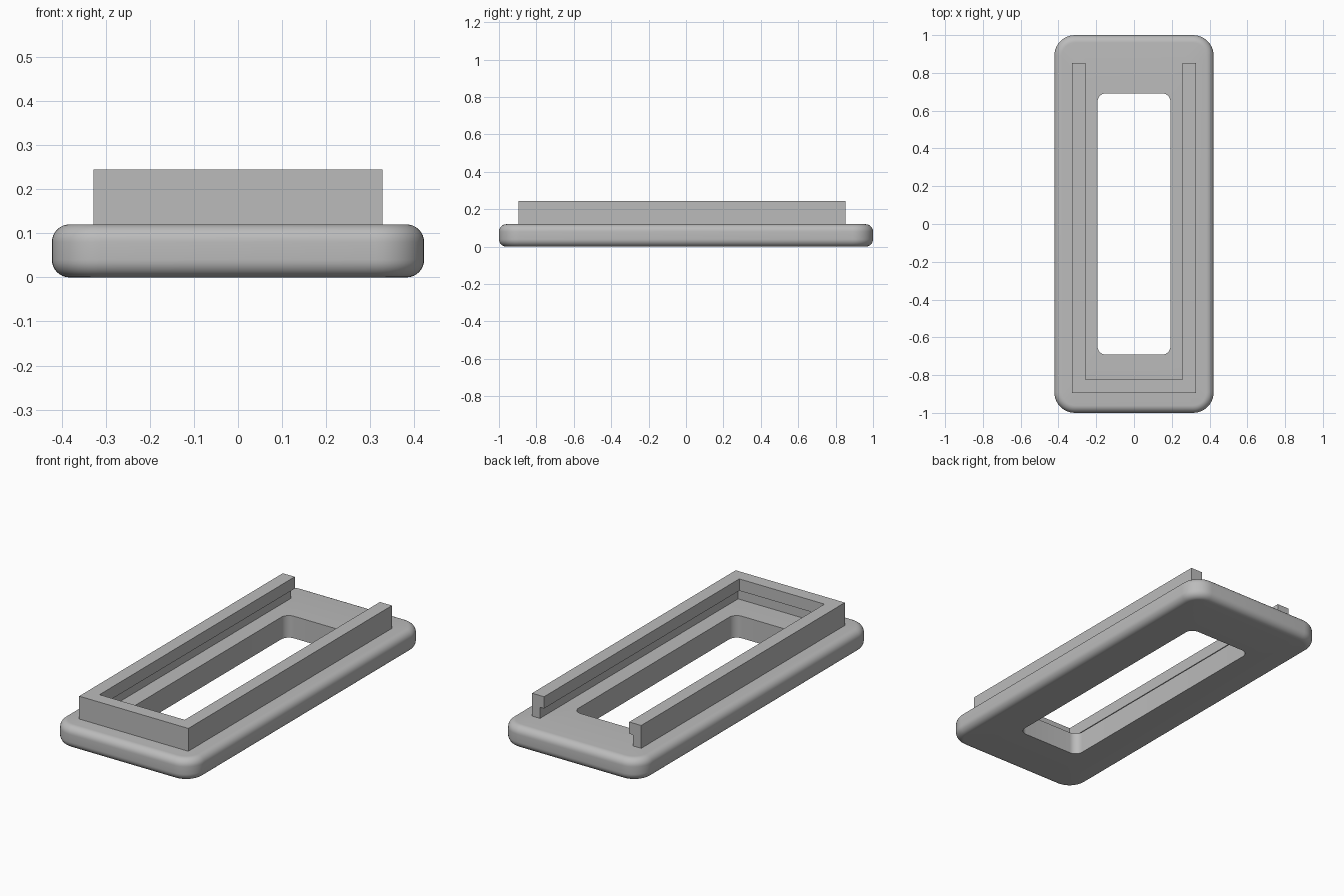
import bpy, bmesh, math

cube = bpy.data.objects.get("Cube")
if cube:
    bpy.data.objects.remove(cube, do_unlink=True)

GREY = (0.5, 0.5, 0.5, 1)
mat = bpy.data.materials.new("plain grey")
mat.use_nodes = True
mat.diffuse_color = GREY
mat.node_tree.nodes["Principled BSDF"].inputs["Base Color"].default_value = GREY


def rounded_rect(hx, hy, r, z, steps=10):
    """Points of a rounded rectangle, anticlockwise."""
    pts = []
    for q, (sx, sy) in enumerate(((1, 1), (-1, 1), (-1, -1), (1, -1))):
        for i in range(steps + 1):
            a = math.pi / 2 * (q + i / steps)
            pts.append((sx * (hx - r) + r * math.cos(a),
                        sy * (hy - r) + r * math.sin(a), z))
    return pts


def skin(name, loops, closed):
    """Join successive loops into a tube; cap the ends of open paths."""
    bm = bmesh.new()
    rings = [[bm.verts.new(p) for p in loop] for loop in loops]
    n = len(rings[0])
    for k, a in enumerate(rings):
        b = rings[(k + 1) % len(rings)]
        for i in range(n if closed else n - 1):
            j = (i + 1) % n
            bm.faces.new((a[i], a[j], b[j], b[i]))
    if not closed:
        for end in (0, -1):
            bm.faces.new([ring[end] for ring in rings])
    bmesh.ops.recalc_face_normals(bm, faces=bm.faces)
    mesh = bpy.data.meshes.new(name)
    bm.to_mesh(mesh)
    bm.free()
    mesh.materials.append(mat)
    obj = bpy.data.objects.new(name, mesh)
    bpy.context.collection.objects.link(obj)
    return obj


# Base plate: rounded outer edge, straight-sided slot through the middle
HX, HY, H, CORNER, EDGE, STEPS = 0.422, 1.0, 0.12, 0.11, 0.04, 8
loops = [rounded_rect(0.193, 0.692, 0.045, z) for z in (H, 0)]
for zc, start in ((EDGE, -math.pi / 2), (H - EDGE, 0)):
    for i in range(STEPS + 1):
        a = start + math.pi / 2 * i / STEPS
        d = EDGE * (1 - math.cos(a))
        loops.append(rounded_rect(HX - d, HY - d, CORNER - d,
                                  zc + EDGE * math.sin(a)))
plate = skin("base_plate", loops, True)
bpy.context.view_layer.objects.active = plate
plate.select_set(True)
bpy.ops.object.shade_smooth_by_angle(angle=math.radians(35))

# U-shaped rail with an overhanging inner lip, open at the back
RX, FRONT, BACK = 0.328, -0.895, 0.853
TOP, LIP, WALL, UNDER = 0.244, 0.072, 0.048, 0.18
section = [(0, H - 0.005), (0, TOP), (LIP, TOP), (LIP, UNDER),
           (WALL, UNDER), (WALL, H - 0.005)]
skin("u_rail", [[(-RX + d, BACK, z), (-RX + d, FRONT + d, z),
                 (RX - d, FRONT + d, z), (RX - d, BACK, z)]
                for d, z in section], False)
